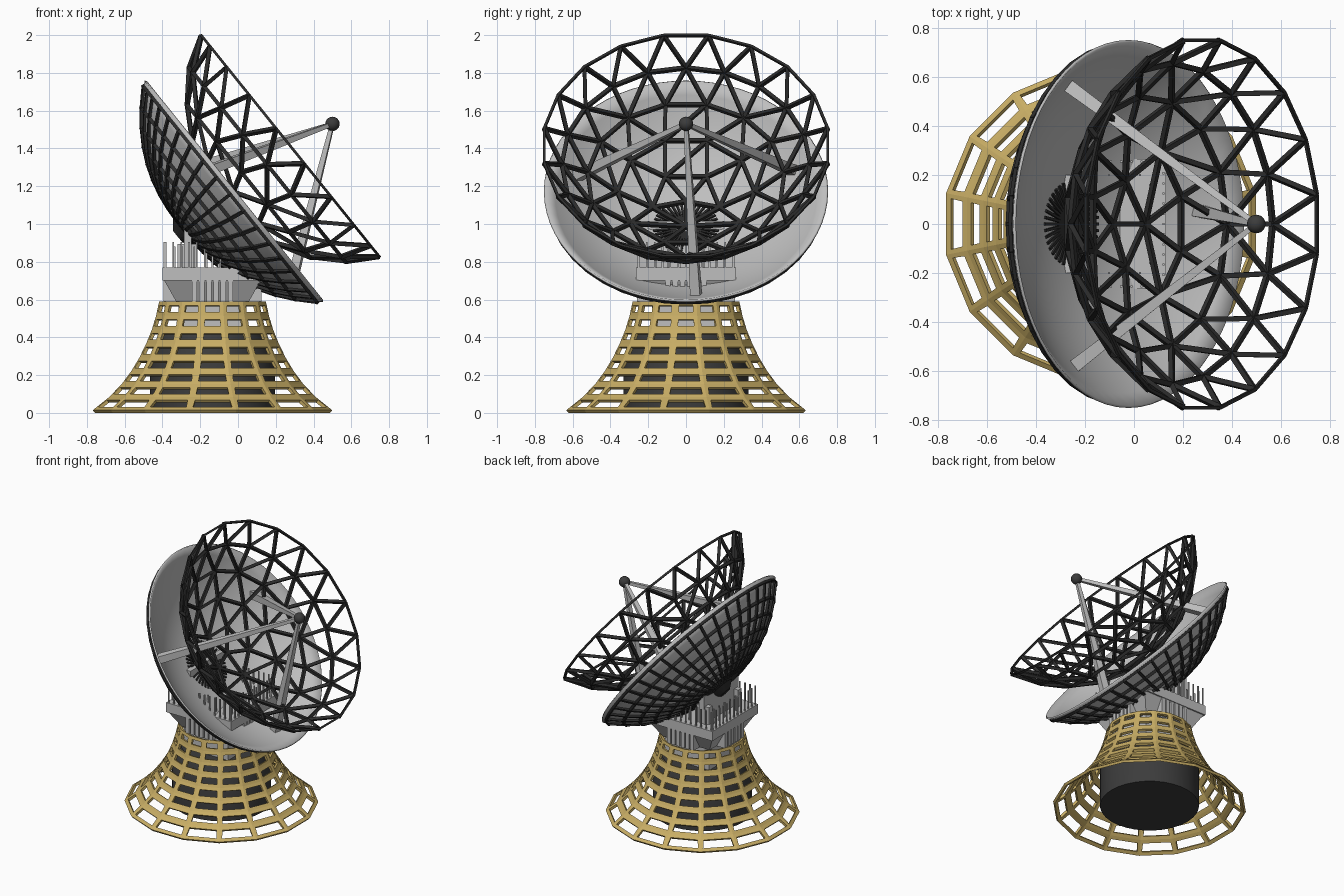
import bpy, bmesh, math
from mathutils import Vector, Matrix

if "Cube" in bpy.data.objects:
    bpy.data.objects.remove(bpy.data.objects["Cube"])


def material(name, r, g, b):
    m = bpy.data.materials.new(name)
    m.use_nodes = True
    m.diffuse_color = (r, g, b, 1)
    bsdf = next(n for n in m.node_tree.nodes if n.type == 'BSDF_PRINCIPLED')
    bsdf.inputs["Base Color"].default_value = (r, g, b, 1)
    return m


GOLD = material("gold", 0.58, 0.42, 0.13)
GREY = material("light grey", 0.52, 0.52, 0.52)
BLACK = material("black", 0.025, 0.025, 0.025)
CHARCOAL = material("charcoal", 0.045, 0.045, 0.045)


def finish(bm, name, mat, matrix=None, smooth=False):
    bmesh.ops.recalc_face_normals(bm, faces=bm.faces)
    mesh = bpy.data.meshes.new(name)
    bm.to_mesh(mesh)
    bm.free()
    mesh.materials.append(mat)
    ob = bpy.data.objects.new(name, mesh)
    bpy.context.collection.objects.link(ob)
    if matrix:
        ob.matrix_world = matrix
    if smooth:
        bpy.ops.object.select_all(action='DESELECT')
        ob.select_set(True)
        bpy.context.view_layer.objects.active = ob
        bpy.ops.object.shade_smooth_by_angle(angle=math.radians(35))
    return ob


def strut(bm, a, b, r1, r2=None, sides=4):
    a, b = Vector(a), Vector(b)
    d = b - a
    turn = d.to_track_quat('Z', 'Y').to_matrix().to_4x4()
    spin = Matrix.Rotation(math.pi / 4, 4, 'Z')
    bmesh.ops.create_cone(bm, cap_ends=True, segments=sides, radius1=r1,
                          radius2=r2 or r1, depth=d.length,
                          matrix=Matrix.Translation((a + b) / 2) @ turn @ spin)


def box(bm, centre, size):
    bmesh.ops.create_cube(bm, size=1, matrix=Matrix.Translation(centre) @ Matrix.Diagonal((*size, 1)))


def ring(r, z, n, phase=0.0):
    return [Vector((r * math.cos((i + phase) * math.tau / n),
                    r * math.sin((i + phase) * math.tau / n), z)) for i in range(n)]


def loft(bm, rings):
    loops = [[bm.verts.new(p) for p in r] for r in rings]
    for lo, hi in zip(loops, loops[1:]):
        for i in range(len(lo)):
            j = (i + 1) % len(lo)
            bm.faces.new((lo[i], lo[j], hi[j], hi[i]))
    return loops


CX = -0.135
BASE = Matrix.Translation((CX, 0, 0))

# Flared lattice tower: one low, wide window cut from every panel
PROFILE = [(0, .635), (.07, .546), (.14, .477), (.21, .424), (.285, .378),
           (.36, .341), (.435, .31), (.51, .287), (.585, .27)]
bm = bmesh.new()
loft(bm, [ring(r, z, 16, 0.5) for z, r in PROFILE])
bm.normal_update()
panels = bm.faces[:]
bmesh.ops.inset_individual(bm, faces=panels, thickness=0.017, use_even_offset=True)
for f in panels:
    c = f.calc_center_median()
    slope = f.normal.cross(Vector((-c.y, c.x, 0)).normalized())
    for v in f.verts:
        v.co -= slope * slope.dot(v.co - c) * .22
bmesh.ops.delete(bm, geom=panels, context='FACES')
tower = finish(bm, "lattice_tower", GOLD, BASE)
if sum(p.normal.dot(p.center) for p in tower.data.polygons) < 0:
    tower.data.flip_normals()
shell = tower.modifiers.new("thickness", 'SOLIDIFY')
shell.thickness = 0.018
shell.offset = 1

# Dark drum inside the tower
bm = bmesh.new()
loops = loft(bm, [ring(.33, .02, 32), ring(.33, .3, 32), ring(.27, .43, 32)])
bm.faces.new(loops[0])
bm.faces.new(loops[-1])
finish(bm, "inner_drum", CHARCOAL, BASE, True)

# Pedestal, flared collar and deck
bm = bmesh.new()
box(bm, (0, 0, .51), (.36, .36, .17))
loops = loft(bm, [ring(.19 * 2 ** .5, .585, 4, .5), ring(.255 * 2 ** .5, .70, 4, .5)])
bm.faces.new(loops[0])
bm.faces.new(loops[-1])
box(bm, (0, 0, .735), (.53, .53, .07))
finish(bm, "deck", GREY, BASE)

# Cooling fins under the deck and railing posts, repeated on four sides
fins, posts = bmesh.new(), bmesh.new()
for side in range(4):
    rot = Matrix.Rotation(side * math.pi / 2, 3, 'Z')
    for k in range(6):
        p = rot @ Vector((.225, (k - 2.5) * .038, .645))
        box(fins, p, (.028 if side % 2 else .07, .07 if side % 2 else .028, .12))
    for k in range(13):
        p = rot @ Vector((.255, (k - 6) * .0415, .77))
        strut(posts, p, p + Vector((0, 0, .135)), .006)
        if k % 2:
            q = rot @ Vector((.2, (k - 6) * .032, .77))
            strut(posts, q, q + Vector((0, 0, .11)), .006)
finish(fins, "deck_fins", GREY, BASE)
finish(posts, "railing_posts", GREY, BASE)

# Yoke carrying the dish
bm = bmesh.new()
box(bm, (-.267, 0, .89), (.04, .4, .25))
for s in (-1, 1):
    box(bm, (-.27, s * .17, .83), (.1, .04, .13))
finish(bm, "dish_yoke", GREY)

# Tilted frames: local z is the dish axis, local x points down the slope
U, N = Vector((.627, 0, -.779)), Vector((.779, 0, .627))


def frame(centre):
    m = Matrix((U, Vector((0, 1, 0)), N)).transposed().to_4x4()
    return Matrix.Translation(centre) @ m


DISH = frame((-.016, 0, 1.178))
R, DEPTH = .744, .32


def bowl(r):
    return -DEPTH * (1 - (r / R) ** 2.5)


# Solid reflector
bm = bmesh.new()
steps = [R * (i + .15) / 14.15 for i in range(15)]
loops = loft(bm, [ring(r, bowl(r), 64) for r in steps])
bm.faces.new(loops[0])
dish = finish(bm, "reflector_dish", GREY, DISH, True)
if dish.data.polygons[0].normal.z < 0:
    dish.data.flip_normals()
shell = dish.modifiers.new("thickness", 'SOLIDIFY')
shell.thickness = 0.012
shell.offset = -1

# Radial and ring ribs on the back of the reflector
bm = bmesh.new()
COUNT = 40
radii = [.06 + (R - .07) * i / 8 for i in range(9)]
rows = [ring(r, bowl(r) - .022, COUNT) for r in radii]
for k, row in enumerate(rows):
    for i in range(COUNT):
        strut(bm, row[i], row[(i + 1) % COUNT], .013)
        if k:
            strut(bm, rows[k - 1][i], row[i], .013)
finish(bm, "reflector_ribs", BLACK, DISH)

# Fan of ribs and hub at the centre
bm = bmesh.new()
for a, b in zip(ring(.03, bowl(.03) + .004, COUNT), ring(.175, bowl(.175) + .003, COUNT)):
    strut(bm, a, b, .008)
strut(bm, (0, 0, -DEPTH - .07), (0, 0, -DEPTH - .005), .04, .12, 24)
finish(bm, "hub_fan", BLACK, DISH)

# Triangulated cage: nodes on a spherical cap, hull edges become struts
CAGE = frame((.277, 0, 1.413))
CAP, RADIUS = math.radians(63.4), .85
nodes = [Vector((0, 0, -RADIUS))]
for k, (n, phase) in enumerate([(5, 0), (10, .5), (15, 0), (20, 0), (20, .5)], 1):
    t = CAP * k / 5
    nodes += ring(RADIUS * math.sin(t), -RADIUS * math.cos(t), n, phase)
for p in nodes:
    p.z += RADIUS * math.cos(CAP)
hull = bmesh.new()
for p in nodes:
    hull.verts.new(p)
bmesh.ops.convex_hull(hull, input=hull.verts[:])
bm = bmesh.new()
for e in hull.edges:
    a, b = (v.co for v in e.verts)
    if a.z < -.01 or b.z < -.01:
        strut(bm, a, b, .0145)
    elif (a - b).length < .3:
        strut(bm, a, b, .01)
hull.free()
finish(bm, "triangle_cage", BLACK, CAGE)

# Feed ball on three tapered legs
BALL = Vector((.5, 0, 1.53))
bm = bmesh.new()
for angle in (5, 113, -109):
    a = math.radians(angle)
    foot = DISH @ Vector((.61 * math.cos(a), .61 * math.sin(a), bowl(.61)))
    strut(bm, foot, BALL, .038, .015)
finish(bm, "feed_legs", GREY)

bm = bmesh.new()
bmesh.ops.create_uvsphere(bm, u_segments=24, v_segments=12, radius=.038)
finish(bm, "feed_ball", CHARCOAL, Matrix.Translation(BALL), True)
